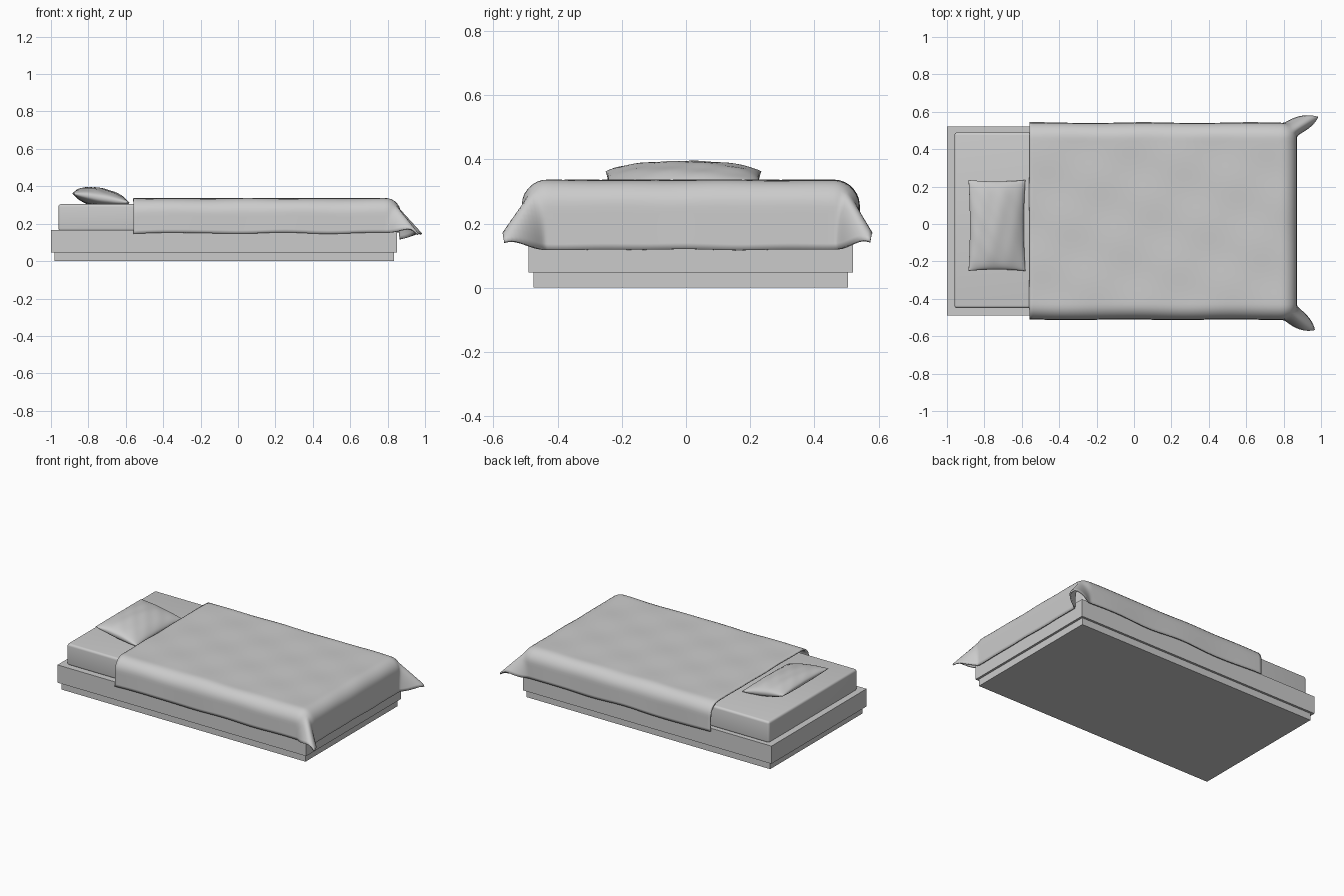
import bpy, bmesh, math
from math import sin, cos, pi

cube = bpy.data.objects.get("Cube")
if cube:
    bpy.data.objects.remove(cube, do_unlink=True)

grey = bpy.data.materials.new("plain grey")
grey.use_nodes = True
grey.diffuse_color = (0.6, 0.6, 0.6, 1)
grey.node_tree.nodes["Principled BSDF"].inputs["Base Color"].default_value = (0.6, 0.6, 0.6, 1)


def add_object(name, bm):
    mesh = bpy.data.meshes.new(name)
    bmesh.ops.recalc_face_normals(bm, faces=bm.faces)
    bm.to_mesh(mesh)
    bm.free()
    mesh.materials.append(grey)
    obj = bpy.data.objects.new(name, mesh)
    bpy.context.collection.objects.link(obj)
    return obj


def smooth(obj, angle):
    bpy.ops.object.select_all(action='DESELECT')
    obj.select_set(True)
    bpy.context.view_layer.objects.active = obj
    bpy.ops.object.shade_smooth_by_angle(angle=math.radians(angle))


def box(name, low, high, bevel=0):
    bm = bmesh.new()
    bmesh.ops.create_cube(bm, size=1)
    for v in bm.verts:
        v.co = [(a + b) / 2 + c * (b - a) for a, b, c in zip(low, high, v.co)]
    if bevel:
        bmesh.ops.bevel(bm, geom=bm.edges[:], offset=bevel, segments=4,
                        profile=0.5, affect='EDGES')
    return add_object(name, bm)


def sheet(bm, nu, nv, place):
    """Quad grid whose points come from place(u, v), with u and v in 0..1."""
    rows = [[bm.verts.new(place(i / nu, j / nv)) for j in range(nv + 1)]
            for i in range(nu + 1)]
    for r, s in zip(rows, rows[1:]):
        for j in range(nv):
            bm.faces.new((r[j], s[j], s[j + 1], r[j + 1]))


# Bed base and mattress
MID_Y = 0.015
box("plinth", (-0.98, -0.475, 0), (0.835, 0.505, 0.047))
box("bed_frame", (-1, -0.49, 0.047), (0.85, 0.52, 0.166))
smooth(box("mattress", (-0.96, -0.45, 0.16), (0.81, 0.49, 0.305), 0.015), 40)

# Blanket: flat on top, bending over three edges, flaring at the foot corners
HEAD, FOOT, HALF, TOP, BEND = -0.56, 0.79, 0.445, 0.335, 0.08
SIDE_DROP, FOOT_DROP = 0.231, 0.262


def drape(u, v):
    x = HEAD + u * (FOOT + FOOT_DROP - HEAD)
    y = (2 * v - 1) * (HALF + SIDE_DROP)
    side = 1 if y > 0 else -1
    sx, sy = max(0, x - FOOT), max(0, abs(y) - HALF)
    th = math.atan2(sy, sx)
    diag = sin(2 * th) ** 2 if sx and sy else 0
    r = math.hypot(sx, sy) * (1 - 0.15 * diag)
    limit = math.radians(89 - 46 * diag ** 1.3)
    phi = min(limit, r / BEND)
    run = r - BEND * phi
    out = BEND * sin(phi) + run * cos(phi)
    drop = BEND * (1 - cos(phi)) + run * sin(phi)
    # The back corner swings further toward the foot than the front one
    heading = th - (0.2 if side > 0 else 0.06) * diag
    wave = 0.002 * sin(13 * x + 5 * y) * sin(17 * y - 4 * x)
    ripple = 0.004 * sin(11 * x + side) * min(1, sy / SIDE_DROP)
    px = min(x, FOOT) + out * cos(heading)
    py = side * (min(abs(y), HALF) + out * sin(heading) + ripple * 0.6)
    return px, py + MID_Y, TOP - drop + wave + ripple


bm = bmesh.new()
sheet(bm, 84, 76, drape)
blanket = add_object("blanket", bm)
# Thicken toward the mattress
up = blanket.data.polygons[len(blanket.data.polygons) // 2].normal.z > 0
solid = blanket.modifiers.new("thickness", 'SOLIDIFY')
solid.thickness = 0.01
solid.offset = -1 if up else 1
smooth(blanket, 50)

# Pillow: two puffed sheets meeting at a seam, tilted and resting on the mattress
def pillow_face(sign):
    def place(u, v):
        a, b = -cos(pi * u), -cos(pi * v)
        puff = (max(0, 1 - a * a) ** 0.55) * (max(0, 1 - b * b) ** 0.4)
        x = -0.733 + 0.152 * a * (1 - 0.05 * (1 - b * b))
        y = -0.008 + 0.243 * b * (1 - 0.03 * (1 - a * a))
        crease = 0.003 * sin(9 * a + 4 * b) * sin(7 * b) * puff
        z = 0.337 - 0.025 * a + sign * 0.053 * puff + crease
        return x, y, max(0.306, z)
    return place


bm = bmesh.new()
for sign in (1, -1):
    sheet(bm, 28, 36, pillow_face(sign))
bmesh.ops.remove_doubles(bm, verts=bm.verts[:], dist=0.0002)
smooth(add_object("pillow", bm), 60)
